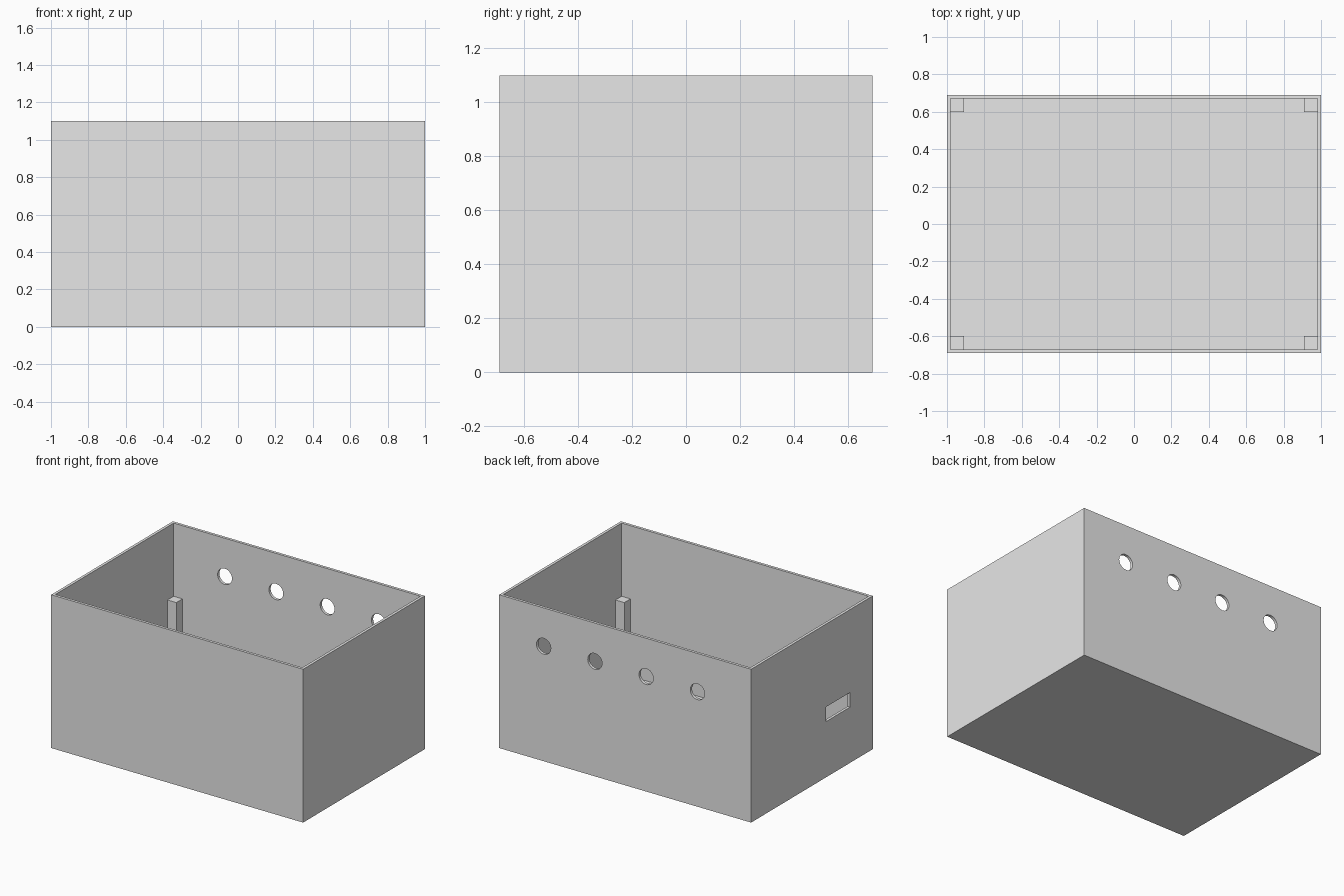
import bpy
import bmesh
from mathutils import Matrix, Vector

cube = bpy.data.objects.get("Cube")
if cube:
    bpy.data.objects.remove(cube, do_unlink=True)

W, D, H, T = 1.0, 0.69, 1.10, 0.02   # half width, half depth, height, wall thickness
POST, POST_TOP = 0.07, 0.575

grey = bpy.data.materials.new("plain grey")
grey.use_nodes = True
grey.diffuse_color = (0.8, 0.8, 0.8, 1)
grey.node_tree.nodes["Principled BSDF"].inputs["Base Color"].default_value = (0.8, 0.8, 0.8, 1)


def make_object(name, bm):
    mesh = bpy.data.meshes.new(name)
    bm.to_mesh(mesh)
    bm.free()
    mesh.materials.append(grey)
    obj = bpy.data.objects.new(name, mesh)
    bpy.context.collection.objects.link(obj)
    return obj


def box(name, low, high):
    low, high = Vector(low), Vector(high)
    bm = bmesh.new()
    place = Matrix.Translation((low + high) / 2) @ Matrix.Diagonal((*(high - low), 1))
    bmesh.ops.create_cube(bm, size=1, matrix=place)
    return make_object(name, bm)


def cut(target, cutter):
    mod = target.modifiers.new(cutter.name, "BOOLEAN")
    mod.operation = "DIFFERENCE"
    mod.solver = "EXACT"
    mod.object = cutter
    cutter.hide_render = True
    cutter.hide_set(True)


# Open-topped case
case = box("case", (-W, -D, 0), (W, D, H))
cut(case, box("cavity_cutter", (T - W, T - D, T), (W - T, D - T, H + 0.1)))

# Row of four round holes through the back wall
bm = bmesh.new()
for i in range(4):
    place = Matrix.Translation((0.647 - 0.407 * i, D, 0.825)) @ Matrix.Rotation(1.5707963, 4, "X")
    bmesh.ops.create_cone(bm, cap_ends=True, segments=32, radius1=0.057, radius2=0.057,
                          depth=0.2, matrix=place)
cut(case, make_object("hole_cutter", bm))

# Rectangular slot through one end wall
cut(case, box("slot_cutter", (-W - 0.1, -0.433, 0.40), (-W + 0.1, -0.16, 0.505)))

# Bake the cuts and remove the cutters
bpy.context.view_layer.update()
baked = bpy.data.meshes.new_from_object(case.evaluated_get(bpy.context.evaluated_depsgraph_get()))
cutters = [mod.object for mod in case.modifiers]
case.modifiers.clear()
case.data = baked
baked.materials.clear()
baked.materials.append(grey)
for cutter in cutters:
    bpy.data.objects.remove(cutter, do_unlink=True)

# Corner posts standing on the floor
for sx, side in ((1, "left"), (-1, "right")):
    for sy, end in ((-1, "front"), (1, "back")):
        x, y = sx * (W - T), sy * (D - T)
        x2, y2 = x - sx * POST, y - sy * POST
        box(f"{end}_{side}_post", (min(x, x2), min(y, y2), T), (max(x, x2), max(y, y2), POST_TOP))
